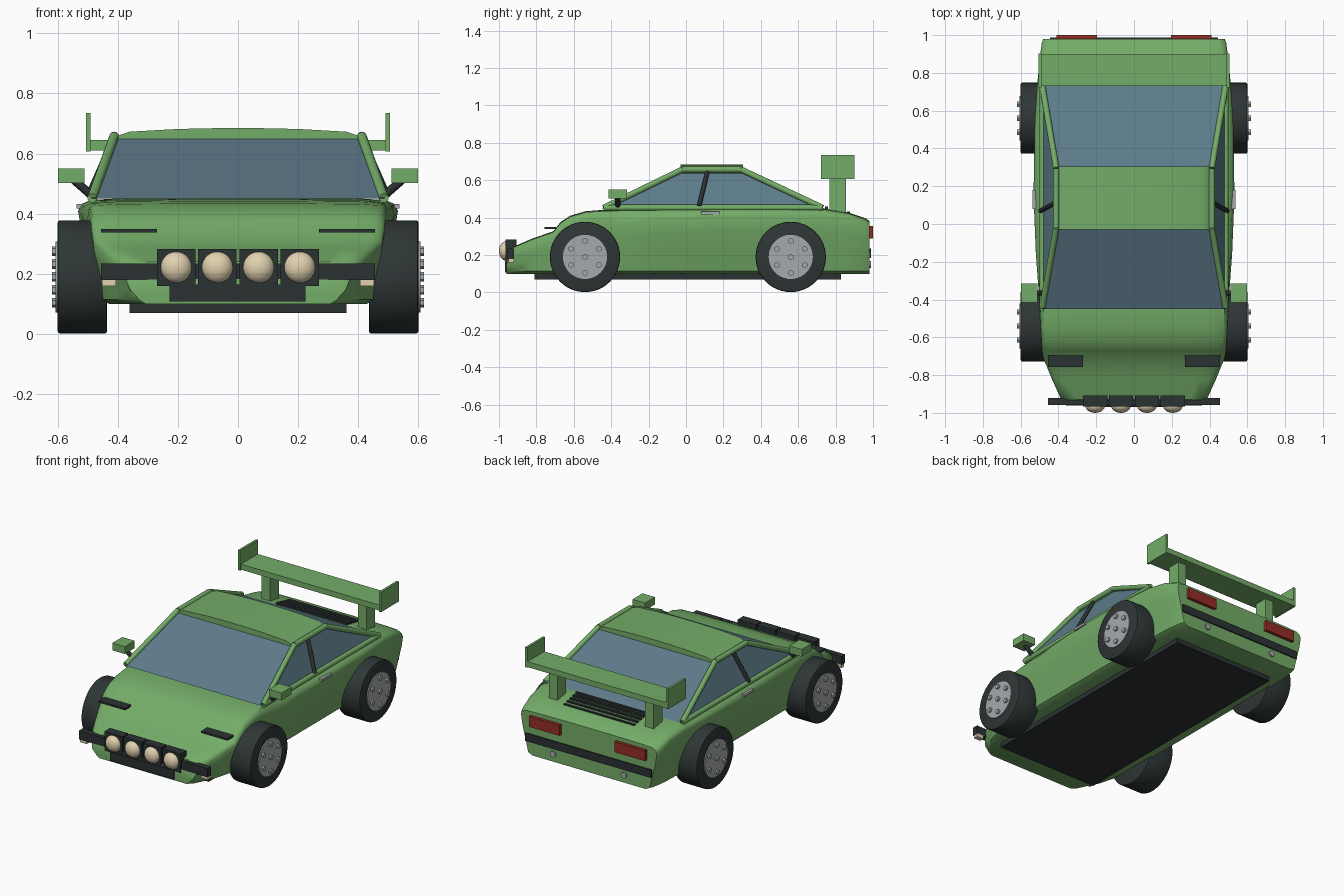
import bpy, bmesh, math
from mathutils import Vector

if "Cube" in bpy.data.objects:
    bpy.data.objects.remove(bpy.data.objects["Cube"])


def mat(name, rgb):
    m = bpy.data.materials.new(name)
    m.diffuse_color = (*rgb, 1)
    m.use_nodes = True
    m.node_tree.nodes["Principled BSDF"].inputs["Base Color"].default_value = m.diffuse_color
    return m


GREEN = mat("green_paint", (0.174, 0.413, 0.138))
GLASS = mat("blue_glass", (0.11, 0.2, 0.255))
BLACK = mat("black_trim", (0.024, 0.031, 0.032))
TYRE = mat("tyre_rubber", (0.028, 0.037, 0.037))
GREY = mat("grey_metal", (0.38, 0.4, 0.42))
LAMP = mat("lamp_cream", (0.75, 0.64, 0.43))
RED = mat("tail_red", (0.3, 0.026, 0.019))


def finish(name, bm, m, smooth=None):
    bmesh.ops.recalc_face_normals(bm, faces=bm.faces)
    me = bpy.data.meshes.new(name)
    bm.to_mesh(me)
    bm.free()
    me.materials.append(m)
    ob = bpy.data.objects.new(name, me)
    bpy.context.collection.objects.link(ob)
    if smooth:
        bpy.ops.object.select_all(action='DESELECT')
        ob.select_set(True)
        bpy.context.view_layer.objects.active = ob
        bpy.ops.object.shade_smooth_by_angle(angle=math.radians(smooth))
    return ob


def box(name, x, y, z, m):
    """Box from (min, max) ranges."""
    bm = bmesh.new()
    bmesh.ops.create_cube(bm, size=1)
    for v in bm.verts:
        v.co = [(r[0] + r[1]) / 2 + c * (r[1] - r[0]) for r, c in zip((x, y, z), v.co)]
    return finish(name, bm, m)


def tube(name, a, b, r, m, seg=16, bevel=0):
    """Cylinder between two points."""
    a, b = Vector(a), Vector(b)
    bm = bmesh.new()
    bmesh.ops.create_cone(bm, cap_ends=True, segments=seg, radius1=r, radius2=r, depth=(b - a).length)
    if bevel:
        rims = [e for e in bm.edges if abs(e.verts[0].co.z - e.verts[1].co.z) < 1e-5]
        bmesh.ops.bevel(bm, geom=rims, offset=bevel, segments=2, profile=0.5, affect='EDGES')
    rot = (b - a).to_track_quat('Z', 'Y')
    for v in bm.verts:
        v.co = rot @ v.co + (a + b) / 2
    return finish(name, bm, m, 35)


def loft(name, rings, m, smooth):
    """Skin closed rings of points and cap both ends."""
    bm = bmesh.new()
    vs = [[bm.verts.new(p) for p in r] for r in rings]
    n = len(vs[0])
    for a, b in zip(vs, vs[1:]):
        for i in range(n):
            j = (i + 1) % n
            bm.faces.new((a[i], a[j], b[j], b[i]))
    bm.faces.new(vs[0])
    bm.faces.new(vs[-1])
    return finish(name, bm, m, smooth)


def ring(half, y):
    """Mirror a half section (bottom to top) into a closed ring."""
    return [(x, y, z) for x, z in half] + [(-x, y, z) for x, z in reversed(half)]


# Body shell: y, bottom half width, widest half width, shoulder z, top half width, top z
SECTIONS = [
    (-0.96, .33, .36, .15, .33, .175), (-0.93, .365, .385, .215, .35, .24),
    (-0.82, .42, .435, .26, .40, .287), (-0.71, .45, .48, .30, .44, .325),
    (-0.67, .46, .487, .345, .455, .375), (-0.62, .46, .49, .375, .465, .408),
    (-0.54, .46, .495, .39, .475, .432), (-0.44, .46, .50, .39, .48, .44),
    (-0.33, .46, .507, .37, .485, .445), (-0.15, .46, .52, .395, .49, .448),
    (0.15, .46, .532, .41, .49, .45), (0.55, .46, .525, .41, .49, .45),
    (0.74, .46, .512, .41, .485, .447), (0.87, .455, .5, .395, .47, .425),
    (0.96, .44, .488, .36, .455, .395), (0.98, .43, .48, .345, .445, .38)]
rings = []
for y, wb, wm, zs, wt, zt in SECTIONS:
    h = zs - 0.12
    half = [(wb * .93, .10), (wb, .115), (wb * .6 + wm * .4, .12 + h * .35),
            (wb * .2 + wm * .8, .12 + h * .7), (wm, zs),
            (wm * .75 + wt * .25, zs + (zt - zs) * .55), (wt, zt * .9 + zs * .1),
            (wt * .85, zt), (wt * .4, zt + .002)]
    rings.append(ring(half, y))
loft("body_shell", rings, GREEN, 40)
box("underbody_plate", (-.36, .36), (-.81, .83), (.07, .105), BLACK)

# Glass cabin: a tapered block
bm = bmesh.new()
bmesh.ops.create_cube(bm, size=2)
for v in bm.verts:
    top = v.co.z > 0
    v.co.x *= .403 if top else .488
    v.co.y = (.31 if v.co.y > 0 else -.03) if top else (.735 if v.co.y > 0 else -.45)
    v.co.z = .648 if top else .45
finish("cabin_glass", bm, GLASS)

# Crowned roof panel
roof = [(.408, .635), (.412, .648), (.40, .66), (.36, .673), (.2, .682), (.06, .685)]
loft("roof_panel", [ring(roof, -.03), ring(roof, .305)], GREEN, 40)

# Frame tubes, mirrors, handles, wing supports on both sides
for s, side in ((-1, "left"), (1, "right")):
    corners = [(s * .485, -.44, .453), (s * .412, -.02, .657), (s * .412, .295, .657), (s * .485, .73, .453)]
    names = ["front_pillar", "roof_rail", "rear_pillar", "belt_rail"]
    for i, n in enumerate(names):
        tube(f"{n}_{side}", corners[i], corners[(i + 1) % 4], .016, GREEN)
    tube(f"door_pillar_{side}", (s * .495, .07, .462), (s * .413, .115, .648), .012, BLACK)
    tube(f"mirror_stalk_{side}", (s * .48, -.365, .455), (s * .545, -.365, .512), .014, BLACK)
    mx = sorted((s * .51, s * .598))
    box(f"mirror_{side}", mx, (-.415, -.315), (.503, .55), GREEN)
    box(f"door_handle_{side}", sorted((s * .51, s * .537)), (.08, .18), (.417, .432), GREY)
    box(f"hood_slot_{side}", sorted((s * .27, s * .455)), (-.757, -.695), (.338, .35), BLACK)
    box(f"indicator_{side}", sorted((s * .405, s * .453)), (-.95, -.92), (.16, .182), LAMP)
    box(f"tail_light_{side}", sorted((s * .195, s * .41)), (.96, 1.0), (.288, .355), RED)
    tube(f"exhaust_{side}", (s * .25, .93, .15), (s * .25, .99, .15), .019, GREY)
    box(f"wing_post_{side}", sorted((s * .31, s * .37)), (.768, .855), (.41, .62), GREEN)
    box(f"wing_end_plate_{side}", sorted((s * .49, s * .505)), (.722, .902), (.607, .735), GREEN)

    # Wheels with hub disc and lugs
    for yc, end in ((-.54, "front"), (.56, "rear")):
        zc = .19
        tube(f"{end}_tyre_{side}", (s * .435, yc, zc), (s * .6, yc, zc), .188, TYRE, 48, .008)
        tube(f"{end}_rim_{side}", (s * .5, yc, zc), (s * .607, yc, zc), .118, GREY, 40)
        spots = [(0, 0)] + [(.086 * math.sin(k * math.pi / 3), .086 * math.cos(k * math.pi / 3)) for k in range(6)]
        for k, (dy, dz) in enumerate(spots):
            tube(f"{end}_lug_{side}_{k}", (s * .6, yc + dy, zc + dz), (s * .619, yc + dy, zc + dz), .016, GREY, 6)

# Rear wing blade, engine louvres and rear bumper
box("wing_blade", (-.495, .495), (.73, .9), (.61, .645), GREEN)
for k in range(5):
    y = .75 + k * .03
    z = .456 - k * .007
    box(f"engine_louvre_{k}", (-.25, .25), (y - .008, y + .008), (z - .025, z + .004), BLACK)
box("rear_bumper", (-.445, .445), (.95, .988), (.185, .235), BLACK)

# Front bumper, lower grille and lamp row
box("front_bumper", (-.455, .455), (-.957, -.92), (.18, .235), BLACK)
box("lower_grille", (-.228, .225), (-.968, -.92), (.108, .165), BLACK)
for k in range(4):
    x = (k - 1.5) * .137
    box(f"lamp_housing_{k}", (x - .064, x + .064), (-.965, -.907), (.16, .283), BLACK)
    bm = bmesh.new()
    bmesh.ops.create_uvsphere(bm, u_segments=24, v_segments=14, radius=.052)
    for v in bm.verts:
        v.co = (v.co.x + x, v.co.y * .73 - .962, v.co.z + .222)
    finish(f"lamp_{k}", bm, LAMP, 60)
